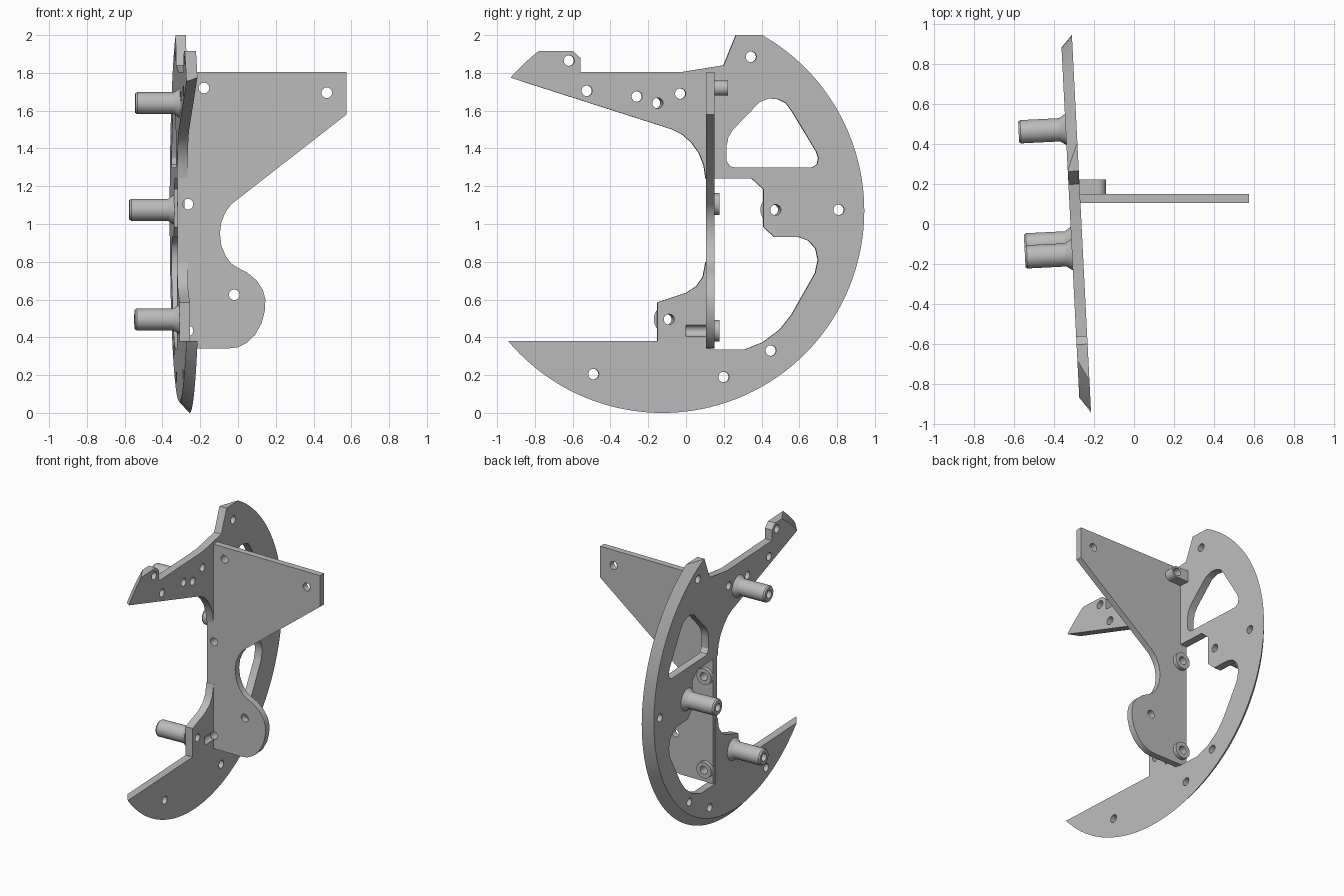
import bpy, bmesh, math
from mathutils import Matrix, Vector

if "Cube" in bpy.data.objects:
    bpy.data.objects.remove(bpy.data.objects["Cube"], do_unlink=True)

grey = bpy.data.materials.new("plain grey")
grey.use_nodes = True
grey.diffuse_color = (0.5, 0.5, 0.5, 1)
grey.node_tree.nodes["Principled BSDF"].inputs["Base Color"].default_value = (0.5, 0.5, 0.5, 1)

THICK = 0.055
HOLE = 0.028
TO_X = Matrix.Rotation(math.pi / 2, 4, 'Y')
TO_Y = Matrix.Rotation(-math.pi / 2, 4, 'X')
# Main plate sits at a slight turn about the vertical
FRAME = Matrix.Translation((-0.262, 0, 0)) @ Matrix.Rotation(0.0507, 4, 'Z')


def finish(name, bm):
    bmesh.ops.recalc_face_normals(bm, faces=bm.faces[:])
    mesh = bpy.data.meshes.new(name)
    bm.to_mesh(mesh)
    bm.free()
    obj = bpy.data.objects.new(name, mesh)
    bpy.context.collection.objects.link(obj)
    mesh.materials.append(grey)
    return obj


def add_prism(bm, pts, axis, a, b):
    """Extrude a flat outline along x or y from a to b."""
    def place(p, d):
        return (d, p[0], p[1]) if axis == 'X' else (p[0], d, p[1])
    face = bm.faces.new([bm.verts.new(place(p, a)) for p in pts])
    ext = bmesh.ops.extrude_face_region(bm, geom=[face])
    verts = [v for v in ext["geom"] if isinstance(v, bmesh.types.BMVert)]
    bmesh.ops.translate(bm, verts=verts, vec=Vector(place((0, 0), b - a)))


def add_rod(bm, centre, r1, r2, depth, turn, seg=32):
    bmesh.ops.create_cone(bm, cap_ends=True, segments=seg, radius1=r1, radius2=r2,
                          depth=depth, matrix=Matrix.Translation(centre) @ turn)


def cut(obj, bm, operation='DIFFERENCE'):
    cutter = finish("cutter", bm)
    cutter.hide_render = True
    mod = obj.modifiers.new("cut", 'BOOLEAN')
    mod.operation, mod.solver, mod.object = operation, 'EXACT', cutter
    bpy.context.view_layer.objects.active = obj
    bpy.ops.object.modifier_apply(modifier=mod.name)
    bpy.data.objects.remove(cutter, do_unlink=True)


def smooth(obj):
    bpy.ops.object.select_all(action='DESELECT')
    obj.select_set(True)
    bpy.context.view_layer.objects.active = obj
    bpy.ops.object.shade_smooth_by_angle(angle=math.radians(30))


def lathe(name, profile, matrix, seg=32):
    """Revolve a closed (x, radius) profile about the x axis."""
    bm = bmesh.new()
    rings = []
    for i in range(seg):
        t = 2 * math.pi * i / seg
        rings.append([bm.verts.new((x, r * math.cos(t), r * math.sin(t))) for x, r in profile])
    n = len(profile)
    for i in range(seg):
        p, q = rings[i], rings[(i + 1) % seg]
        for j in range(n):
            k = (j + 1) % n
            bm.faces.new((p[j], p[k], q[k], q[j]))
    obj = finish(name, bm)
    obj.matrix_world = matrix
    smooth(obj)
    return obj


# Main plate: open C outline, oversized outside, then trimmed by a cone
outline = [(-1.3, 1.893), (-.07, 1.5), (-.02, 1.475), (.03, 1.43), (.07, 1.375), (.095, 1.31),
           (.105, 1.24), (.35, 1.24), (.41, 1.185), (.41, .985), (.47, .93), (.6, .93),
           (.65, .912), (.687, .87), (.70, .81), (.685, .74), (.56, .52), (.5, .443),
           (.41, .375), (.31, .335), (.13, .335), (.13, .8), (.105, .8), (.09, .72),
           (.055, .67), (0, .635), (-.15, .585), (-.15, .38), (-1.3, .38), (-1.3, -.2),
           (1.2, -.2), (1.2, 2), (.265, 2), (.2, 1.84), (-.02, 1.805), (-.56, 1.805),
           (-.56, 1.88), (-.6, 1.915), (-1.3, 1.915)]
bm = bmesh.new()
add_prism(bm, outline, 'X', -THICK, 0)
plate = finish("main_plate", bm)

# Bevelled round rim
bm = bmesh.new()
add_rod(bm, (-THICK / 2, -.125, 1.07), 0.988, 1.092, THICK + .04, TO_X, 160)
cut(plate, bm, 'INTERSECT')

# Upper window, bolt holes and screw groove
window = [(.235, 1.305), (.26, 1.3), (.67, 1.3), (.695, 1.315), (.702, 1.35), (.69, 1.385),
          (.56, 1.6), (.53, 1.64), (.49, 1.66), (.44, 1.665), (.39, 1.645), (.25, 1.5),
          (.225, 1.46), (.215, 1.41), (.215, 1.335)]
standoffs = [(-.15, 1.64), (.475, 1.075), (-.09, .495)]
holes = standoffs + [(-.62, 1.865), (-.525, 1.705), (-.26, 1.675), (-.03, 1.69), (.345, 1.885),
                     (.81, 1.075), (.45, .33), (.2, .19), (-.49, .205)]
bm = bmesh.new()
add_prism(bm, window, 'X', -.2, .2)
for y, z in holes:
    add_rod(bm, (0, y, z), HOLE, HOLE, .4, TO_X)
add_rod(bm, (0, .1, .435), .03, .03, .2, TO_Y)
cut(plate, bm)
plate.matrix_world = FRAME
smooth(plate)

# Hollow standoffs with flared feet
for i, (y, z) in enumerate(standoffs):
    lathe(f"standoff_{i + 1}",
          [(0, .078), (-.03, .058), (-.225, .058), (-.235, .051), (-.235, HOLE), (0, HOLE)],
          FRAME @ Matrix.Translation((-THICK, y, z)))

# Cross plate standing square to the main plate
profile = [(-.32, 1.805), (.575, 1.805), (.575, 1.58), (-.035, 1.105), (-.065, 1.065),
           (-.088, 1.01), (-.096, .95), (-.088, .885), (-.065, .83), (-.035, .79), (0, .768),
           (.05, .742), (.1, .7), (.132, .65), (.145, .6), (.142, .54), (.125, .475),
           (.09, .412), (.045, .37), (0, .347), (-.06, .34), (-.32, .34)]
bosses = [(-.265, 1.105, .058, .03), (-.265, .435, .058, .03), (-.18, 1.72, .04, .075)]
bm = bmesh.new()
add_prism(bm, profile, 'Y', .105, .15)
cross = finish("cross_plate", bm)
bm = bmesh.new()
for x, z in [b[:2] for b in bosses] + [(.47, 1.695), (-.02, .625)]:
    add_rod(bm, (x, .13, z), HOLE, HOLE, .3, TO_Y)
cut(cross, bm)
smooth(cross)

# Ring bosses behind the cross plate
for i, (x, z, r, depth) in enumerate(bosses):
    lathe(f"boss_{i + 1}", [(0, r), (depth, r), (depth, HOLE), (0, HOLE)],
          Matrix.Translation((x, .148, z)) @ Matrix.Rotation(math.pi / 2, 4, 'Z'))

# Pad tying the top boss to the main plate
bm = bmesh.new()
add_prism(bm, [(-.29, 1.68), (-.19, 1.68), (-.21, 1.7), (-.21, 1.74), (-.19, 1.76), (-.29, 1.76)],
          'Y', .148, .222)
finish("boss_pad", bm)
